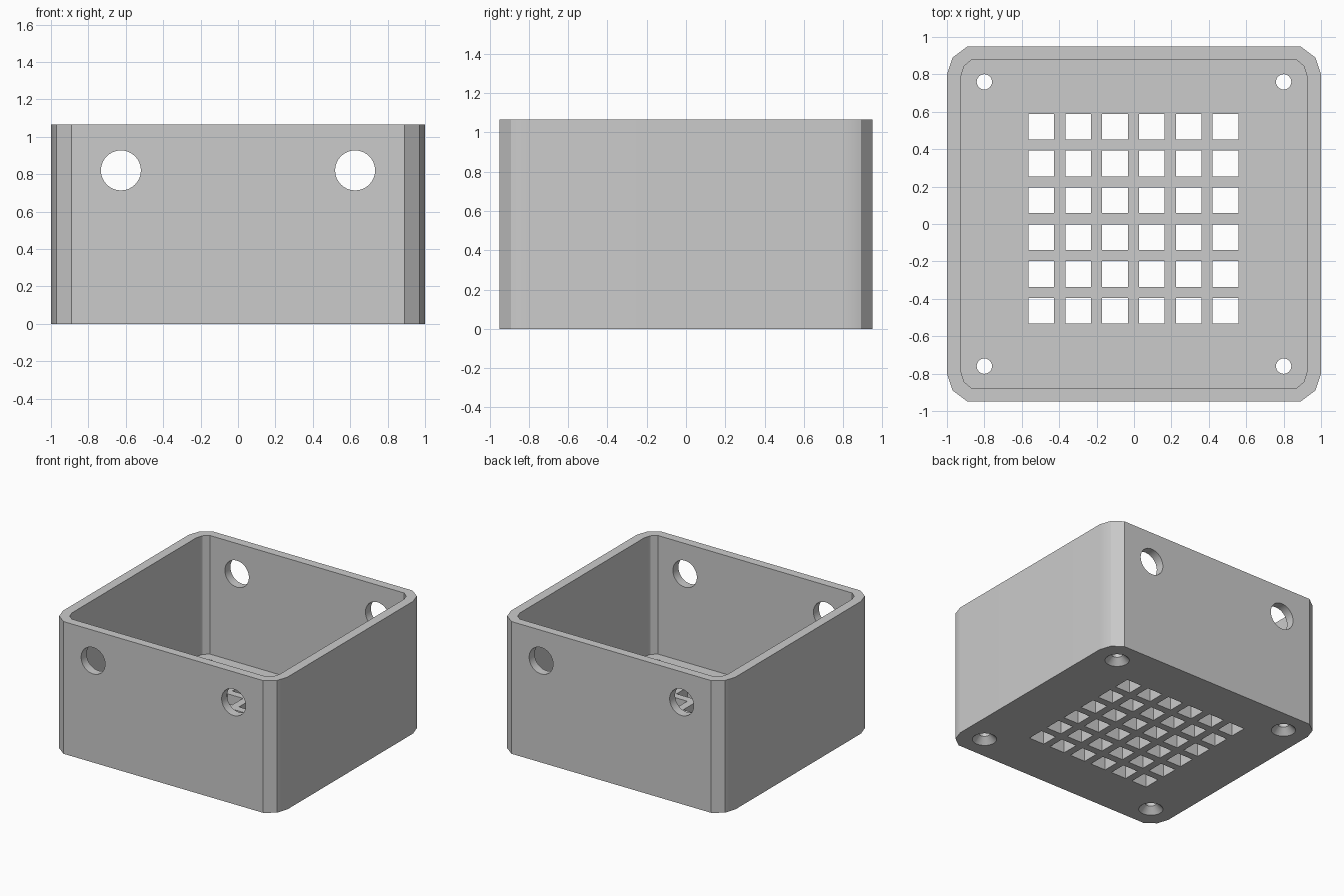
import bpy
import bmesh
from math import pi, radians
from mathutils import Matrix, Vector

default = bpy.data.objects.get("Cube")
if default:
    bpy.data.objects.remove(default, do_unlink=True)

HEIGHT, FLOOR = 1.065, 0.11

grey = bpy.data.materials.new("plain grey")
grey.use_nodes = True
colour = (0.6, 0.6, 0.6, 1)
grey.diffuse_color = colour
grey.node_tree.nodes["Principled BSDF"].inputs["Base Color"].default_value = colour


def make_object(name, bm):
    bmesh.ops.recalc_face_normals(bm, faces=bm.faces[:])
    mesh = bpy.data.meshes.new(name)
    bm.to_mesh(mesh)
    bm.free()
    mesh.materials.append(grey)
    obj = bpy.data.objects.new(name, mesh)
    bpy.context.collection.objects.link(obj)
    return obj


def add_prism(bm, corner, z0, z1):
    """Extrude a rounded rectangle given by one corner's points."""
    mirrored = [(-x, y) for x, y in reversed(corner)]
    half = corner + mirrored
    loop = half + [(-x, -y) for x, y in half]
    face = bm.faces.new([bm.verts.new((x, y, z0)) for x, y in loop])
    new = bmesh.ops.extrude_face_region(bm, geom=[face])["geom"]
    verts = [v for v in new if isinstance(v, bmesh.types.BMVert)]
    bmesh.ops.translate(bm, verts=verts, vec=(0, 0, z1 - z0))


def add_cylinder(bm, centre, r1, r2, depth, turn=Matrix()):
    bmesh.ops.create_cone(bm, cap_ends=True, segments=32, radius1=r1, radius2=r2,
                          depth=depth, matrix=Matrix.Translation(centre) @ turn)


def cut(target, bm):
    """Subtract a cutter mesh and bake the result."""
    cutter = make_object("cutter", bm)
    cutter.hide_render = True
    mod = target.modifiers.new("cut", "BOOLEAN")
    mod.operation, mod.solver, mod.object = "DIFFERENCE", "EXACT", cutter
    bpy.context.view_layer.objects.active = target
    bpy.ops.object.modifier_apply(modifier=mod.name)
    bpy.data.objects.remove(cutter, do_unlink=True)


# Outer shell with faceted corners
bm = bmesh.new()
add_prism(bm, [(1, 0.8), (0.97, 0.89), (0.89, 0.95)], 0, HEIGHT)
box = make_object("open_box", bm)

# Open cavity above the floor
bm = bmesh.new()
add_prism(bm, [(0.925, 0.79), (0.908, 0.845), (0.865, 0.88)], FLOOR, HEIGHT + 0.2)
cut(box, bm)

# Grid of square vents in the floor
bm = bmesh.new()
for i in range(6):
    for j in range(6):
        spot = Vector(((i - 2.5) * 0.197 - 0.003, (j - 2.5) * 0.197 + 0.028, 0.05))
        bmesh.ops.create_cube(bm, size=1, matrix=Matrix.Translation(spot)
                              @ Matrix.Diagonal((0.137, 0.137, 0.4, 1)))
cut(box, bm)

# Round cable holes through the front and back walls
bm = bmesh.new()
for x in (-0.626, 0.626):
    add_cylinder(bm, (x, 0, 0.82), 0.107, 0.107, 3, Matrix.Rotation(pi / 2, 4, "X"))
cut(box, bm)

# Screw holes in the floor corners, countersunk from below
shafts, sinks = bmesh.new(), bmesh.new()
for x in (-0.8, 0.8):
    for y in (-0.76, 0.76):
        add_cylinder(shafts, (x, y, 0.05), 0.041, 0.041, 0.4)
        add_cylinder(sinks, (x, y, 0.015), 0.11, 0.04, 0.07)
cut(box, shafts)
cut(box, sinks)

# Smooth curved walls while keeping large faces flat
box.select_set(True)
bpy.context.view_layer.objects.active = box
bpy.ops.object.shade_smooth_by_angle(angle=radians(30))
weighted = box.modifiers.new("flat_faces", "WEIGHTED_NORMAL")
weighted.keep_sharp = True
